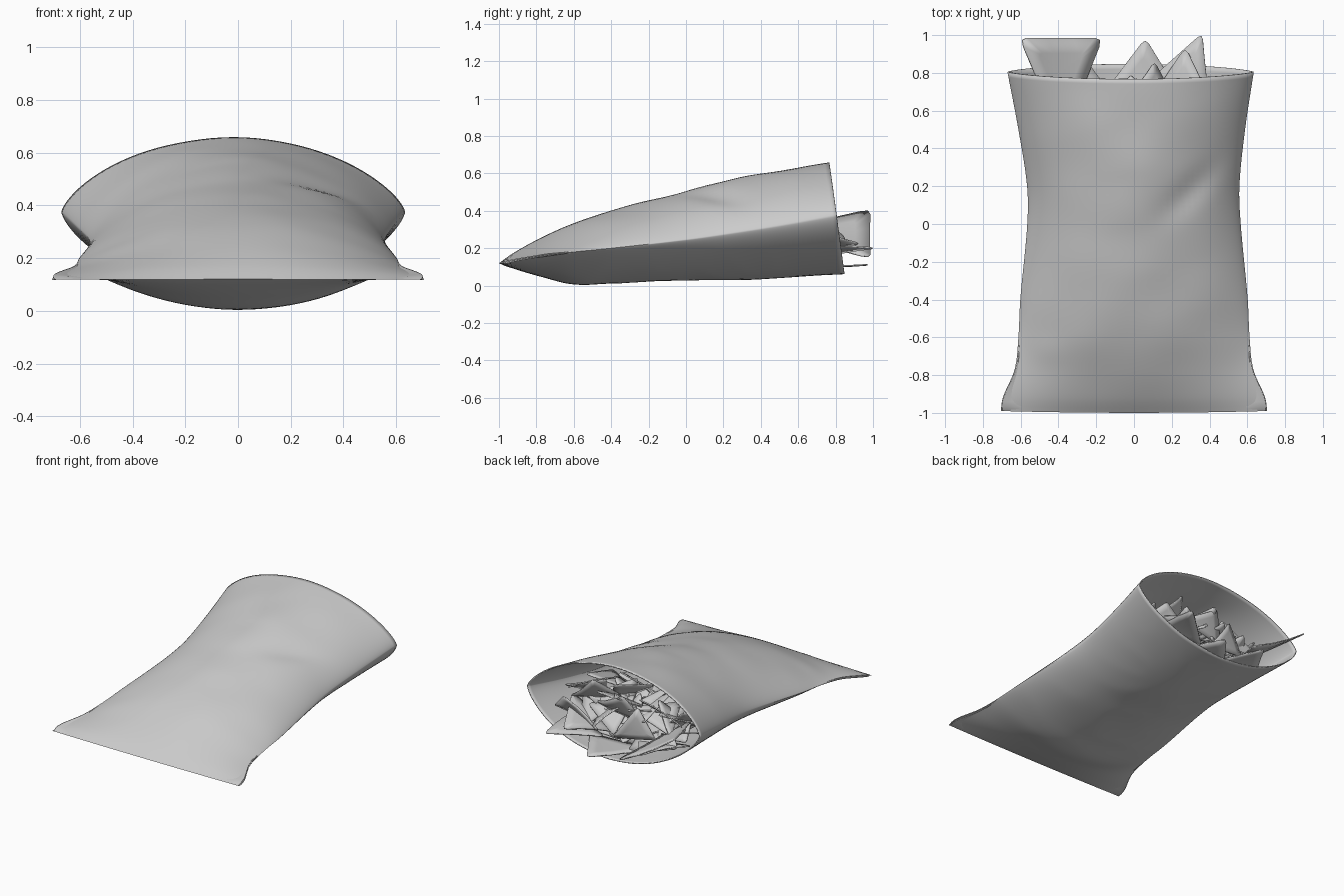
import bpy, bmesh, math, random
from mathutils import Vector, noise

if "Cube" in bpy.data.objects:
    bpy.data.objects.remove(bpy.data.objects["Cube"])

random.seed(7)

# Bag profile along y: half width, centre x, seam z, top z, bottom z, edge fullness
KEYS = [
    (-0.99, .705, 0, .118, .120, .116, 1.2),
    (-0.92, .695, 0, .135, .172, .092, 1.2),
    (-0.77, .632, 0, .160, .255, .046, 1.1),
    (-0.60, .612, 0, .180, .335, .006, .95),
    (-0.40, .602, 0, .200, .402, .010, .85),
    (0.00, .565, 0, .245, .503, .026, .78),
    (0.20, .562, -.004, .273, .550, .026, .76),
    (0.50, .600, -.012, .320, .612, .040, .74),
    (0.805, .652, -.018, .375, .657, .061, .70),
]


def profile(y):
    """Smooth interpolation through the profile stations."""
    i = 0
    while i < len(KEYS) - 2 and y > KEYS[i + 1][0]:
        i += 1
    a, b = KEYS[i], KEYS[i + 1]
    p, n = KEYS[max(i - 1, 0)], KEYS[min(i + 2, len(KEYS) - 1)]
    d = b[0] - a[0]
    t = max(0, min(1, (y - a[0]) / d))
    out = []
    for k in range(1, 7):
        ma = (b[k] - p[k]) / (b[0] - p[0]) * d
        mb = (n[k] - a[k]) / (n[0] - a[0]) * d
        out.append((2*t**3 - 3*t*t + 1) * a[k] + (t**3 - 2*t*t + t) * ma
                   + (3*t*t - 2*t**3) * b[k] + (t**3 - t*t) * mb)
    return out


def finish(name, bm, thickness, offset, angle):
    me = bpy.data.meshes.new(name)
    bm.to_mesh(me)
    bm.free()
    ob = bpy.data.objects.new(name, me)
    bpy.context.collection.objects.link(ob)
    m = ob.modifiers.new("thickness", 'SOLIDIFY')
    m.thickness, m.offset = thickness, offset
    bpy.ops.object.select_all(action='DESELECT')
    ob.select_set(True)
    bpy.context.view_layer.objects.active = ob
    bpy.ops.object.shade_smooth_by_angle(angle=math.radians(angle))
    return ob


# Open bag: lens-shaped sections, sealed at the front end, with soft creases
def make_bag():
    bm = bmesh.new()
    N, R = 96, 70
    rows = []
    for j in range(R + 1):
        v = -0.99 + 1.795 * j / R
        w, cx, s, top, bot, p = profile(v)
        row = []
        for i in range(N):
            a = 2 * math.pi * i / N
            u, sn = math.cos(a), math.sin(a)
            bulge = abs(sn) ** (2 * p)
            x = cx + w * u
            z = s + ((top - s) if sn > 0 else (bot - s)) * bulge
            fade = bulge * min(1, (v + .99) * 2.5)
            crease = noise.noise(Vector((x * 3 + v, v * 3.5 - x, 3 + (sn > 0)))) * .010
            if sn > 0:
                # diagonal dent on the right of the top sheet
                l, c = (x - .32) * .7 + (v - .2) * .7, (x - .32) * .7 - (v - .2) * .7
                crease -= .025 * math.exp(-(l / .2) ** 2 - (c / .07) ** 2)
                crease += .012 * math.exp(-((x + .48) / .1) ** 2 - ((v + .68) / .07) ** 2)
            else:
                crease = abs(crease) * .7
            z += crease * fade
            # mouth leans back; sealed end bows slightly
            y = v - (z - s) * .135 * max(0, (v + .2) / 1.0)
            y -= .01 * (1 - u * u) * max(0, -v) ** 4
            row.append(bm.verts.new((x, y, z)))
        rows.append(row)
    for r0, r1 in zip(rows, rows[1:]):
        for i in range(N):
            k = (i + 1) % N
            bm.faces.new((r0[i], r1[i], r1[k], r0[k]))
    # join the two sheets at the sealed end
    targets = {}
    for i in range(N // 2 + 1, N):
        targets[rows[0][i]] = rows[0][N - i]
    bmesh.ops.weld_verts(bm, targetmap=targets)
    finish("bag", bm, .007, -1, 50)


# One curved triangular chip with rounded corners spanning three points
def add_chip(bm, A, B, C, bend):
    A, B, C = Vector(A), Vector(B), Vector(C)
    mid = (A + B + C) / 3
    n = (B - A).cross(C - A).normalized()
    axis = (B - A).normalized()
    size = (B - A).length
    ring = []
    for p, q, r in ((C, A, B), (A, B, C), (B, C, A)):
        e0, e1 = q.lerp(p, .09), q.lerp(r, .09)
        ring += [e0, (e0 + e1) * .25 + q * .5, e1, q.lerp(r, .35), q.lerp(r, .65)]
    loops = []
    for f in (1, .55):
        loop = []
        for co in ring:
            c = mid.lerp(co, f)
            d = (c - mid).dot(axis) / size
            loop.append(bm.verts.new(c + n * bend * (.25 - 2.2 * d * d)))
        loops.append(loop)
    hub = bm.verts.new(mid + n * bend * .25)
    m = len(ring)
    for i in range(m):
        k = (i + 1) % m
        bm.faces.new((loops[0][i], loops[0][k], loops[1][k], loops[1][i]))
        bm.faces.new((loops[1][i], loops[1][k], hub))


def inside(p, fill):
    if not -.95 < p.y < .80:
        return False
    w, cx, s, top, bot, e = profile(p.y)
    u = (p.x - cx) / w
    if abs(u) > .95:
        return False
    b = (1 - u * u) ** e
    lo, hi = s + (bot - s) * b + .02, s + (top - s) * b - .02
    return lo < p.z < lo + (hi - lo) * fill


make_bag()

# Chips poking out of the mouth
bm = bmesh.new()
for A, B, C, bend in [
    ((-.61, .985, .40), (-.17, .985, .14), (-.37, .45, .30), .03),
    ((-.30, .93, .20), (-.48, .62, .20), (-.10, .66, .14), .03),
    ((.06, .985, .11), (-.20, .64, .10), (.26, .66, .10), -.015),
    ((.11, .86, .25), (-.04, .66, .40), (.24, .60, .20), .03),
    ((.27, .935, .23), (.08, .64, .15), (.44, .60, .30), .03),
    ((.36, 1.01, .21), (.40, .64, .20), (.08, .76, .15), -.03),
    ((.38, .78, .36), (.12, .74, .19), (.50, .70, .24), .03),
    ((-.05, .76, .47), (.20, .70, .33), (-.16, .66, .28), .03),
    ((-.16, .75, .42), (.02, .77, .17), (-.28, .72, .22), .03),
    ((.20, .72, .50), (.38, .70, .32), (.10, .55, .36), .03),
]:
    add_chip(bm, A, B, C, bend)
finish("mouth_chips", bm, .008, 0, 35)

# Loose chips filling the bag behind the mouth
bm = bmesh.new()
count = tries = 0
while count < 80 and tries < 20000:
    tries += 1
    c = Vector((random.uniform(-.5, .5), random.uniform(-.3, .7), random.uniform(.06, .5)))
    n = Vector((random.gauss(0, .6), random.gauss(0, .6), 1)).normalized()
    s = n.orthogonal().normalized()
    t = n.cross(s)
    a0, r = random.uniform(0, 6.28), random.uniform(.17, .23)
    pts = [c + r * (s * math.cos(a0 + k * 2.094) + t * math.sin(a0 + k * 2.094)) for k in range(3)]
    if all(inside(p, .78) for p in pts):
        add_chip(bm, *pts, random.uniform(-.04, .04))
        count += 1
finish("loose_chips", bm, .008, 0, 35)
